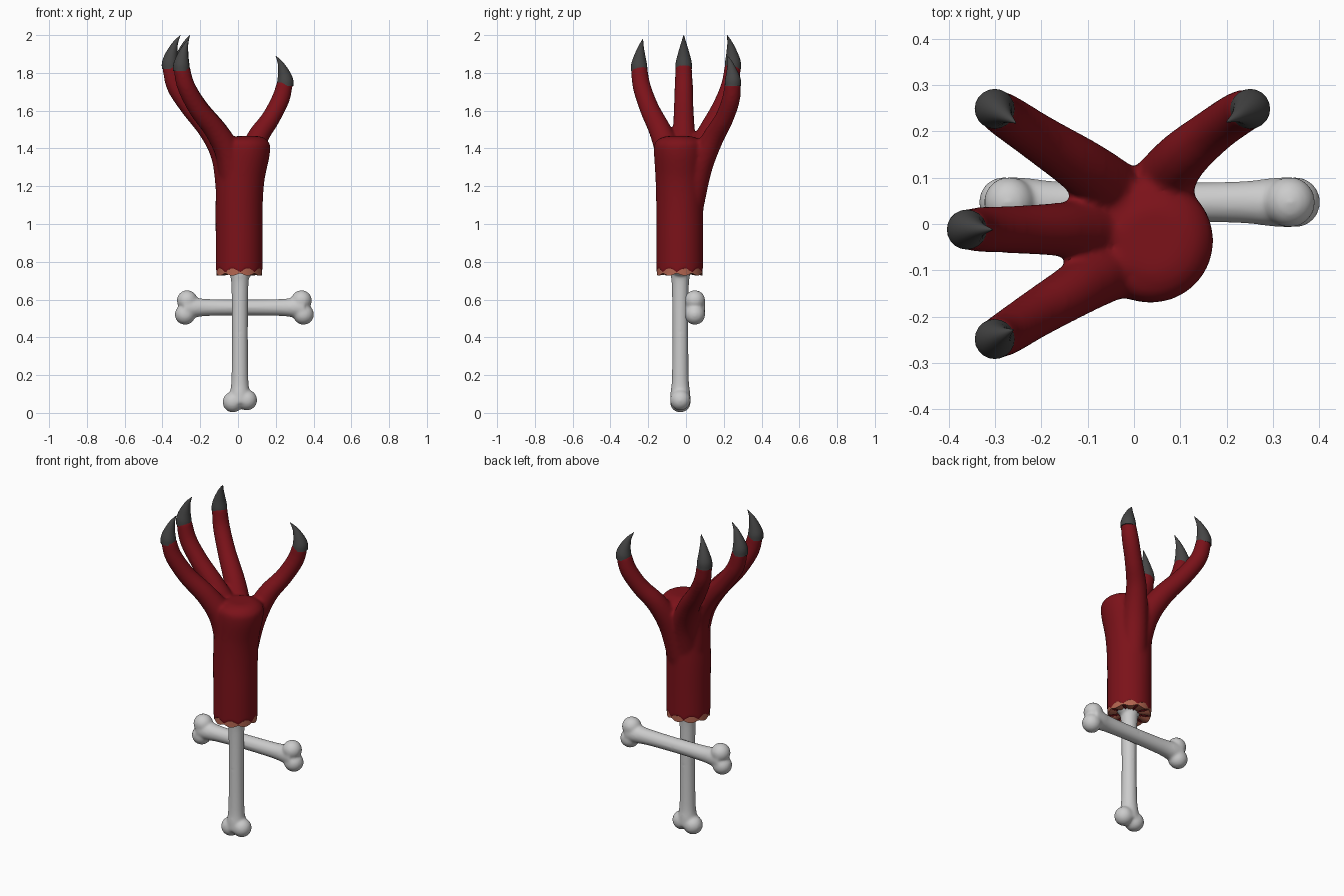
import bpy, bmesh, math
from mathutils import Vector, Matrix

if "Cube" in bpy.data.objects:
    bpy.data.objects.remove(bpy.data.objects["Cube"])


def material(name, rgb):
    m = bpy.data.materials.new(name)
    m.diffuse_color = (*rgb, 1)
    m.use_nodes = True
    m.node_tree.nodes["Principled BSDF"].inputs["Base Color"].default_value = m.diffuse_color
    return m


SKIN = material("skin", (0.2, 0.006, 0.01))
HORN = material("horn", (0.06, 0.06, 0.06))
FLESH = material("flesh", (0.45, 0.13, 0.08))


def spline(points, steps=8):
    """Catmull-Rom samples through (x, y, z, radius) points."""
    p = [Vector(q) for q in points]
    p = [p[0] * 2 - p[1]] + p + [p[-1] * 2 - p[-2]]
    out = []
    for i in range(1, len(p) - 2):
        a, b, c, d = p[i - 1:i + 3]
        for s in range(steps):
            t = s / steps
            out.append(0.5 * (2 * b + (c - a) * t + (2 * a - 5 * b + 4 * c - d) * t * t
                              + (3 * b - a - 3 * c + d) * t ** 3))
    return out + [p[-2]]


def sweep(bm, points, sides=24):
    """Closed round tube whose radius follows the path."""
    pts = spline(points)
    rings = []
    for i, q in enumerate(pts):
        tangent = (pts[min(i + 1, len(pts) - 1)] - pts[max(i - 1, 0)]).to_3d()
        rot = Vector((0, 0, 1)).rotation_difference(tangent.normalized())
        r = max(q[3], 0.001)
        rings.append([bm.verts.new(q.to_3d() + rot @ Vector(
            (r * math.cos(k * math.tau / sides), r * math.sin(k * math.tau / sides), 0)))
            for k in range(sides)])
    for a, b in zip(rings, rings[1:]):
        for k in range(sides):
            n = (k + 1) % sides
            bm.faces.new((a[k], a[n], b[n], b[k]))
    bm.faces.new(rings[0][::-1])
    bm.faces.new(rings[-1])


def finish(bm, name, mat=None, voxel=0, smooth=10):
    """Make the object; voxel > 0 fuses overlapping shapes into one skin."""
    bmesh.ops.recalc_face_normals(bm, faces=bm.faces)
    me = bpy.data.meshes.new(name)
    bm.to_mesh(me)
    bm.free()
    ob = bpy.data.objects.new(name, me)
    bpy.context.collection.objects.link(ob)
    bpy.ops.object.select_all(action='DESELECT')
    bpy.context.view_layer.objects.active = ob
    ob.select_set(True)
    if voxel:
        mod = ob.modifiers.new("fuse", 'REMESH')
        mod.mode = 'VOXEL'
        mod.voxel_size = voxel
        mod = ob.modifiers.new("soften", 'SMOOTH')
        mod.factor = 0.5
        mod.iterations = smooth
        bpy.ops.object.convert(target='MESH')
    if mat:
        ob.data.materials.clear()
        ob.data.materials.append(mat)
    bpy.ops.object.shade_smooth_by_angle(angle=math.radians(45))
    return ob


# Forearm with stump and four fingers, fused
fingers = {
    "thumb": [(0.02, 0.02, 1.1, 0.075), (0.05, 0.07, 1.3, 0.07), (0.10, 0.14, 1.45, 0.058),
              (0.17, 0.2, 1.555, 0.05), (0.225, 0.238, 1.66, 0.048), (0.25, 0.248, 1.75, 0.043)],
    "back_finger": [(0, 0, 1.1, 0.08), (-0.03, 0.05, 1.32, 0.075), (-0.1, 0.115, 1.47, 0.062),
                    (-0.205, 0.185, 1.61, 0.052), (-0.275, 0.232, 1.73, 0.048), (-0.3, 0.248, 1.84, 0.043)],
    "middle_finger": [(-0.03, -0.02, 1.15, 0.085), (-0.065, -0.015, 1.35, 0.075), (-0.145, -0.012, 1.49, 0.06),
                      (-0.255, -0.012, 1.62, 0.052), (-0.33, -0.012, 1.73, 0.049), (-0.36, -0.012, 1.84, 0.043)],
    "front_finger": [(0, -0.05, 1.15, 0.09), (-0.045, -0.09, 1.36, 0.072), (-0.115, -0.135, 1.49, 0.06),
                     (-0.21, -0.193, 1.61, 0.052), (-0.275, -0.235, 1.73, 0.048), (-0.3, -0.248, 1.83, 0.043)],
}
bm = bmesh.new()
sweep(bm, [(0.006, -0.033, 0.73, 0.124), (0.006, -0.033, 0.9, 0.124), (0.006, -0.033, 1.1, 0.125),
           (0.015, -0.035, 1.25, 0.127), (0.036, -0.036, 1.39, 0.134), (0.04, -0.037, 1.44, 0.122),
           (0.04, -0.037, 1.465, 0.07)], 40)
for path in fingers.values():
    sweep(bm, path)
arm = finish(bm, "clawed_arm", SKIN, 0.009, 12)

# Torn scalloped lower edge of the skin
for v in arm.data.vertices:
    if v.co.z < 0.85:
        a = math.atan2(v.co.y + 0.033, v.co.x - 0.006)
        edge = 0.733 + 0.024 * abs(math.sin(4.5 * a + 0.6))
        v.co.z = 0.85 - (0.85 - v.co.z) * (0.85 - edge) / 0.12

# Raw flesh showing below the torn skin
bm = bmesh.new()
N = 72
rings = []
for r, low, wave in ((0.12, 0.79, 0), (0.121, 0.727, 0.014), (0.085, 0.732, 0.016), (0.035, 0.745, 0)):
    rings.append([bm.verts.new((0.006 + r * math.cos(a), -0.033 + r * math.sin(a),
                                low + wave * (1 - abs(math.sin(4.5 * a + 0.6)))))
                  for a in (k * math.tau / N for k in range(N))])
for p, q in zip(rings, rings[1:]):
    for k in range(N):
        bm.faces.new((p[k], p[(k + 1) % N], q[(k + 1) % N], q[k]))
bm.faces.new(rings[0])
bm.faces.new(rings[-1])
finish(bm, "torn_flesh", FLESH)

# Curved claws: finger end -> bend -> tip
tips = {"thumb": (0.2, 0.22, 1.89), "back_finger": (-0.255, 0.218, 2.0),
        "middle_finger": (-0.305, -0.012, 2.0), "front_finger": (-0.26, -0.228, 1.98)}
for name, tip in tips.items():
    base, tip = Vector(fingers[name][-1][:3]), Vector(tip)
    base.z -= 0.02
    side = Vector((tip.x - base.x, tip.y - base.y, 0))
    h = tip.z - base.z
    path = []
    for t, s, r in ((0, 0, 0.043), (0.2, 0.0, 0.042), (0.45, 0.16, 0.031), (0.75, 0.5, 0.015), (1, 1, 0.001)):
        path.append((*(base + side * s + Vector((0, 0, h * t))), r))
    bm = bmesh.new()
    sweep(bm, path, 20)
    finish(bm, name + "_claw", HORN)


# Bones: flared shaft with two knuckles at each end
def bone(name, length, matrix):
    bm = bmesh.new()
    L = length
    sweep(bm, [(0, 0, 0.05, 0.055), (0, 0, 0.1, 0.053), (0, 0, 0.18, 0.045), (0, 0, L / 2, 0.042),
               (0, 0, L - 0.18, 0.045), (0, 0, L - 0.1, 0.053), (0, 0, L - 0.05, 0.055)])
    for x, z in ((0.037, 0.055), (-0.037, 0.066), (0.037, L - 0.055), (-0.037, L - 0.066)):
        bmesh.ops.create_uvsphere(bm, u_segments=24, v_segments=16, radius=0.055,
                                  matrix=Matrix.Translation((x, 0, z)))
    ob = finish(bm, name, None, 0.007, 12)
    ob.data.transform(matrix)


bone("arm_bone", 0.84, Matrix.Translation((0.01, -0.03, 0.002)) @ Matrix.Rotation(math.pi, 4, 'Z'))
bone("cross_bone", 0.737, Matrix.Translation((-0.335, 0.047, 0.558)) @ Matrix.Rotation(math.pi / 2, 4, 'Y'))
